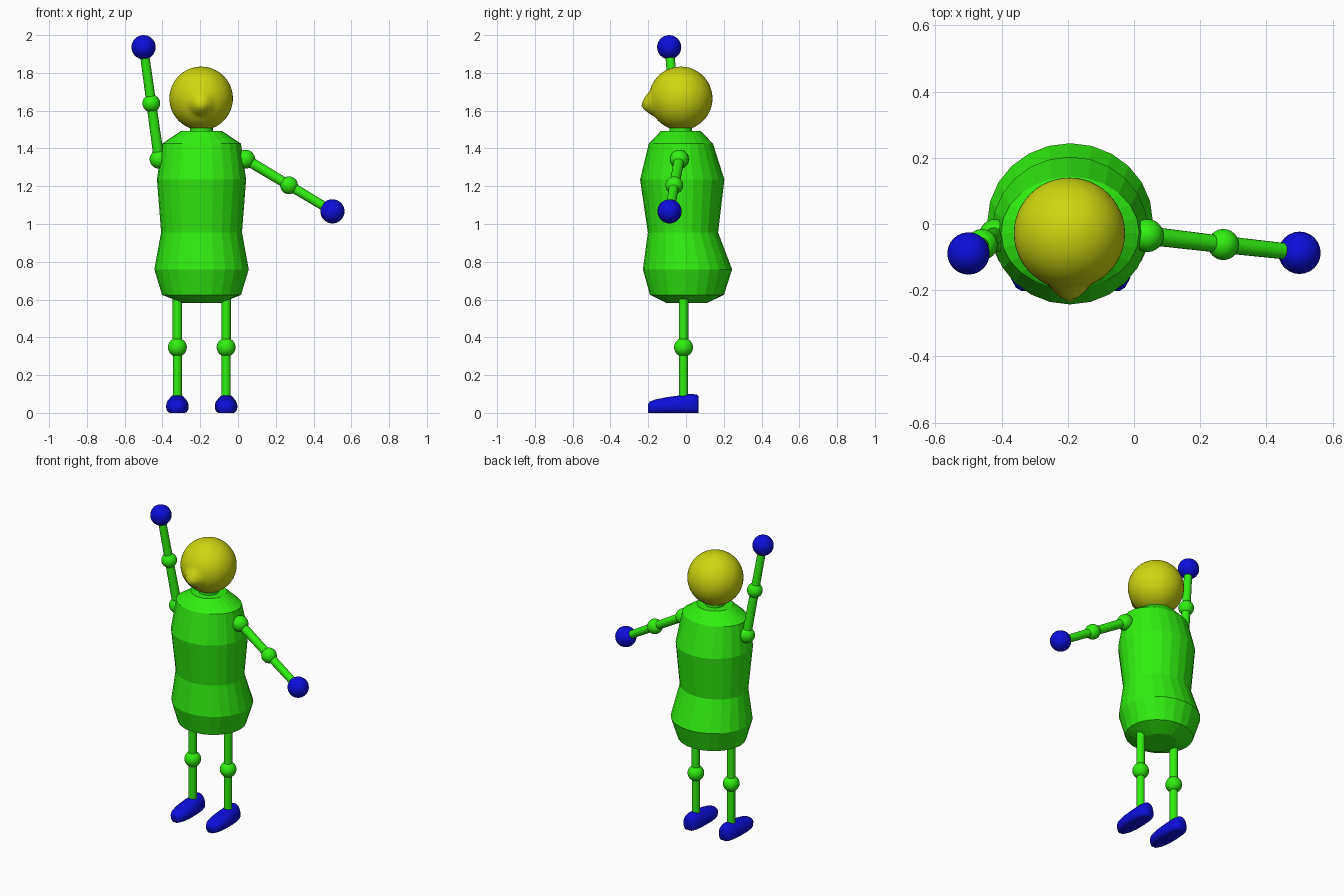
import bpy, bmesh, math
from mathutils import Vector

if "Cube" in bpy.data.objects:
    bpy.data.objects.remove(bpy.data.objects["Cube"])


def material(name, rgb):
    m = bpy.data.materials.new(name)
    m.diffuse_color = (*rgb, 1)
    m.use_nodes = True
    m.node_tree.nodes["Principled BSDF"].inputs["Base Color"].default_value = m.diffuse_color
    return m


GREEN = material("green", (0.03, 0.87, 0.005))
YELLOW = material("yellow", (0.62, 0.68, 0.005))
BLUE = material("blue", (0.004, 0.004, 0.7))


def finish(bm, name, mat, smooth=True):
    bmesh.ops.recalc_face_normals(bm, faces=bm.faces)
    for f in bm.faces:
        f.smooth = smooth
    me = bpy.data.meshes.new(name)
    bm.to_mesh(me)
    bm.free()
    me.materials.append(mat)
    ob = bpy.data.objects.new(name, me)
    bpy.context.collection.objects.link(ob)
    return ob


def sphere(name, pos, r, mat):
    bm = bmesh.new()
    bmesh.ops.create_uvsphere(bm, u_segments=24, v_segments=16, radius=r)
    bmesh.ops.translate(bm, verts=bm.verts, vec=pos)
    return finish(bm, name, mat)


def rod(name, a, b, r1, r2):
    a, b = Vector(a), Vector(b)
    bm = bmesh.new()
    bmesh.ops.create_cone(bm, segments=20, cap_ends=True, radius1=r1, radius2=r2,
                          depth=(b - a).length)
    ob = finish(bm, name, GREEN)
    for f in ob.data.polygons:
        f.use_smooth = len(f.vertices) == 4
    ob.location = (a + b) / 2
    ob.rotation_mode = 'QUATERNION'
    ob.rotation_quaternion = (b - a).to_track_quat('Z', 'Y')
    return ob


def loft(rings):
    bm = bmesh.new()
    loops = [[bm.verts.new(p) for p in ring] for ring in rings]
    n = len(loops[0])
    for lo, hi in zip(loops, loops[1:]):
        for i in range(n):
            j = (i + 1) % n
            bm.faces.new((lo[i], lo[j], hi[j], hi[i]))
    bm.faces.new(loops[0][::-1])
    bm.faces.new(loops[-1])
    return bm


# torso: elliptical rings as (z, centre y, half width, half depth)
CX = -0.193
profile = [(0.583, 0.003, 0.105, 0.11), (0.625, 0.005, 0.209, 0.196),
           (0.76, 0.008, 0.25, 0.236), (0.955, -0.016, 0.214, 0.186),
           (1.235, -0.02, 0.236, 0.223), (1.425, -0.027, 0.209, 0.17),
           (1.492, -0.027, 0.109, 0.106)]
angles = [math.tau * i / 24 for i in range(24)]
finish(loft([[(CX + w * math.cos(t), y + d * math.sin(t), z) for t in angles]
             for z, y, w, d in profile]), "torso", GREEN, smooth=False)

# neck
rod("neck", (CX, -0.027, 1.47), (CX, -0.028, 1.55), 0.06, 0.06)

# head: sphere with a pulled-out pointed nose
bm = bmesh.new()
bmesh.ops.create_uvsphere(bm, u_segments=48, v_segments=32, radius=0.168)
nose = Vector((0, -1, -0.19))
for v in bm.verts:
    k = max(0, 1 - v.co.angle(nose) / 0.42)
    v.co += v.co.normalized() * 0.045 * k
bmesh.ops.translate(bm, verts=bm.verts, vec=(-0.195, -0.028, 1.665))
finish(bm, "head", YELLOW)

# arms: shoulder, elbow and hand positions
arms = {"left": [(0.04, -0.035, 1.343), (0.27, -0.062, 1.205), (0.5, -0.087, 1.067)],
        "right": [(-0.418, -0.035, 1.343), (-0.459, -0.062, 1.639), (-0.5, -0.089, 1.936)]}
for side, (s, e, h) in arms.items():
    rod(side + "_upper_arm", s, e, 0.028, 0.026)
    rod(side + "_forearm", e, h, 0.026, 0.024)
    sphere(side + "_shoulder", s, 0.05, GREEN)
    sphere(side + "_elbow", e, 0.047, GREEN)
    sphere(side + "_hand", h, 0.064, BLUE)

# foot sections from toe to heel: (y, half width, height)
foot = [(-0.202, 0.02, 0.045), (-0.192, 0.036, 0.06), (-0.165, 0.051, 0.07),
        (-0.11, 0.06, 0.082), (-0.04, 0.06, 0.092), (0.02, 0.054, 0.1),
        (0.055, 0.043, 0.098), (0.066, 0.033, 0.088)]


def foot_section(x, y, w, h):
    pts = [(x + w * math.cos(t), y, 0.034 + (h - 0.034) * math.sin(t))
           for t in [math.pi * i / 12 for i in range(13)]]
    return pts + [(x + w * k, y, z) for k, z in
                  [(-0.96, 0.017), (-0.82, 0.004), (-0.65, 0), (0.65, 0), (0.82, 0.004), (0.96, 0.017)]]


# legs
for side, x in (("left", -0.063), ("right", -0.321)):
    y = -0.013
    rod(side + "_thigh", (x, y, 0.345), (x, y, 0.64), 0.025, 0.025)
    rod(side + "_shin", (x, y, 0.05), (x, y, 0.345), 0.024, 0.024)
    sphere(side + "_knee", (x, y, 0.347), 0.05, GREEN)
    finish(loft([foot_section(x, *s) for s in foot]), side + "_foot", BLUE)
